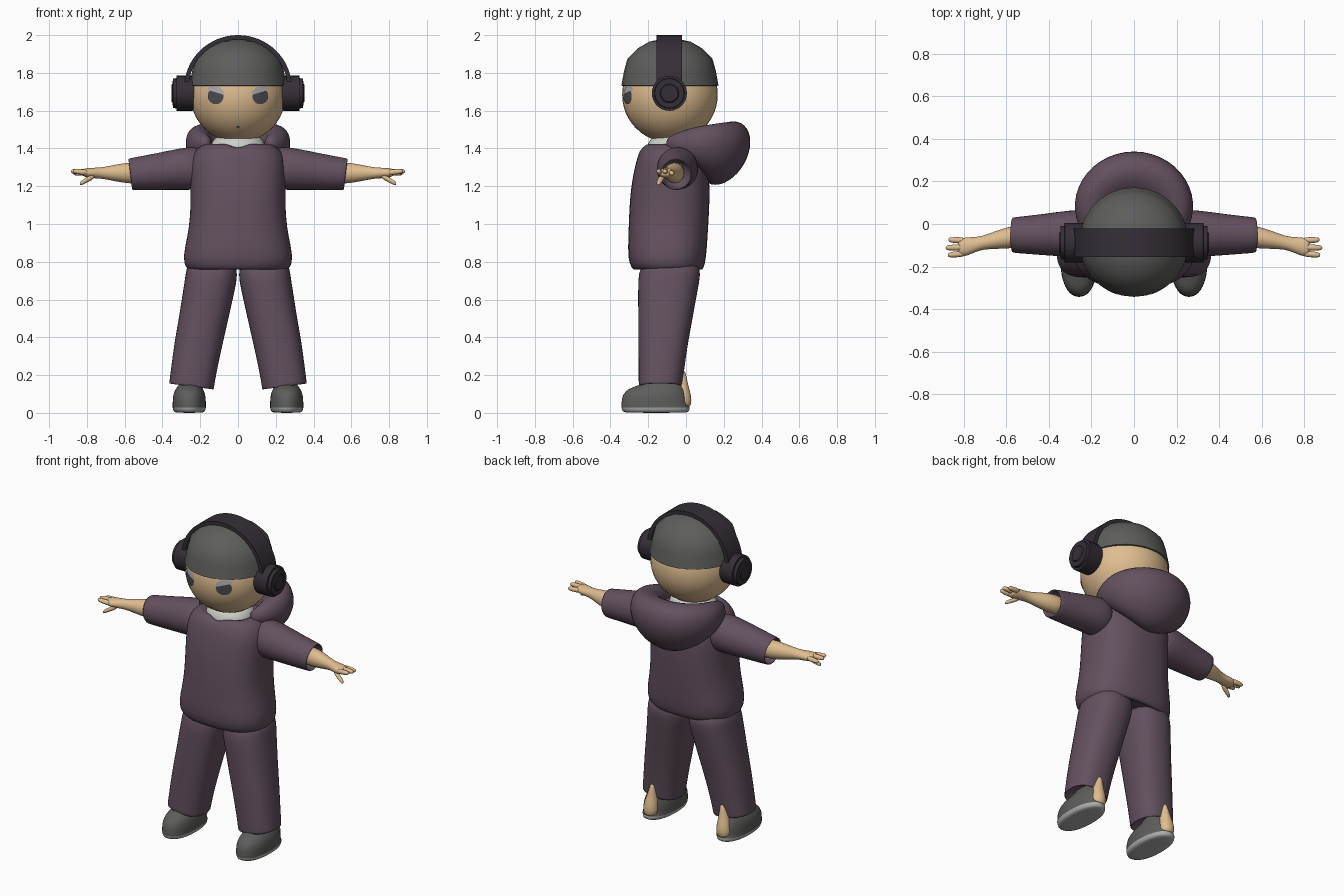
import bpy, bmesh, math
from mathutils import Vector as V


def material(name, rgb):
    m = bpy.data.materials.new(name)
    m.diffuse_color = (*rgb, 1)
    return m


PURPLE = material("plum cloth", (0.125, 0.082, 0.115))
SKIN = material("skin", (0.74, 0.51, 0.28))
GREY = material("dark grey", (0.11, 0.11, 0.105))
BLACK = material("headphone black", (0.036, 0.027, 0.038))
SOLE = material("sole grey", (0.42, 0.42, 0.42))
SHIRT = material("shirt white", (0.62, 0.62, 0.58))
EYE = material("eye grey", (0.075, 0.075, 0.085))
EYEWHITE = material("eye light", (0.42, 0.42, 0.47))


def finish(name, bm, mats, mirror=False, subsurf=0, angle=40):
    bmesh.ops.recalc_face_normals(bm, faces=bm.faces)
    me = bpy.data.meshes.new(name)
    bm.to_mesh(me)
    bm.free()
    ob = bpy.data.objects.new(name, me)
    bpy.context.collection.objects.link(ob)
    for m in mats:
        me.materials.append(m)
    me.shade_smooth()
    me.set_sharp_from_angle(angle=math.radians(angle))
    if mirror:
        ob.modifiers.new("mirror", 'MIRROR').use_mirror_merge = False
    if subsurf:
        s = ob.modifiers.new("smooth", 'SUBSURF')
        s.levels = s.render_levels = subsurf
    return ob


def loft(bm, rings, n=20, p=2.0):
    """Skin over (centre, u, v) superellipse rings, capped at both ends."""
    loops = []
    for c, u, v in rings:
        loop = []
        for i in range(n):
            a = 2 * math.pi * i / n
            ca, sa = math.cos(a), math.sin(a)
            k = math.copysign(abs(ca) ** (2 / p), ca)
            s = math.copysign(abs(sa) ** (2 / p), sa)
            loop.append(bm.verts.new(V(c) + V(u) * k + V(v) * s))
        loops.append(loop)
    for A, B in zip(loops, loops[1:]):
        for i in range(n):
            j = (i + 1) % n
            bm.faces.new((A[i], A[j], B[j], B[i]))
    bm.faces.new(loops[0])
    bm.faces.new(loops[-1])


def upright(rows, tilt=0):
    """Rows of z, centre x, half width, y front, y back."""
    return [((cx, (y0 + y1) / 2, z), (rx, 0, tilt * t), (0, (y1 - y0) / 2, 0))
            for (z, cx, rx, y0, y1), t in zip(rows, [i / (len(rows) - 1) for i in range(len(rows))])]


def sideways(rows):
    """Rows of x, centre y, centre z, half y, half z."""
    return [((x, y, z), (0, ry, 0), (0, 0, rz)) for x, y, z, ry, rz in rows]


def part(name, rings, mat, mirror=False, n=20, p=2.0, subsurf=1, angle=180):
    bm = bmesh.new()
    loft(bm, rings, n, p)
    return finish(name, bm, [mat], mirror, subsurf, angle)


# head
HEAD, R = V((0, -0.085, 1.685)), 0.253
bm = bmesh.new()
bmesh.ops.create_uvsphere(bm, u_segments=40, v_segments=24, radius=R)
bmesh.ops.translate(bm, verts=bm.verts, vec=HEAD)
finish("head", bm, [SKIN])

# knit cap
part("cap", [((0, -0.085, z), (r, 0, 0), (0, r, 0)) for r, z in
             [(0.245, 1.73), (0.257, 1.733), (0.243, 1.81), (0.225, 1.875),
              (0.17, 1.93), (0.11, 1.965), (0.05, 1.978)]], GREY, n=28, subsurf=0, angle=30)


# face details: thin plates laid on the head sphere
def face_plate(name, outline, mat, lift, mirror=True):
    def on_head(x, z):
        r = R + lift
        return V((x, HEAD.y - math.sqrt(r * r - x * x - (z - HEAD.z) ** 2), z))
    bm = bmesh.new()
    n = len(outline)
    mid = bm.verts.new(on_head(sum(q[0] for q in outline) / n, sum(q[1] for q in outline) / n))
    vs = [bm.verts.new(on_head(*q)) for q in outline]
    for i in range(n):
        bm.faces.new((mid, vs[i], vs[(i + 1) % n]))
    ob = finish(name, bm, [mat], mirror)
    if sum(f.normal.y for f in ob.data.polygons) > 0:
        ob.data.flip_normals()


circle = [(math.cos(i * math.pi / 12), math.sin(i * math.pi / 12)) for i in range(24)]
iris = [(0.118 + 0.042 * c, min(1.678 + 0.044 * s, 1.697 + 0.3 * 0.042 * c)) for c, s in circle]
face_plate("eye_iris", iris, EYE, 0.005)
face_plate("eye_white", [(0.072, 1.69), (0.08, 1.708), (0.1, 1.724), (0.14, 1.728),
                         (0.163, 1.718), (0.155, 1.70), (0.115, 1.69)], EYEWHITE, 0.003)
face_plate("mouth", [(-0.014, 1.514), (0, 1.508), (0.014, 1.514), (0, 1.519)], EYE, 0.003, False)

# headphones: flat band and stepped ear cups
bm = bmesh.new()
strip = []
for i in range(33):
    a = math.pi * i / 32
    strip.append([bm.verts.new((rx * math.cos(a), y, 1.72 + rz * math.sin(a)))
                  for rx, rz, y in ((0.285, 0.28, -0.155), (0.285, 0.28, -0.02),
                                    (0.262, 0.257, -0.02), (0.262, 0.257, -0.155))])
for A, B in zip(strip, strip[1:]):
    for i in range(4):
        bm.faces.new((A[i], A[i - 1], B[i - 1], B[i]))
bm.faces.new(strip[0])
bm.faces.new(strip[-1])
finish("headphone_band", bm, [BLACK])
part("ear_cup", sideways([(x, -0.088, 1.692, r, r) for x, r in
     [(0.2, 0.085), (0.245, 0.093), (0.325, 0.093), (0.326, 0.08), (0.345, 0.078),
      (0.346, 0.05), (0.352, 0.045)]]), BLACK, True, n=28, subsurf=0, angle=35)

# shirt collar and neck
part("shirt_collar", upright([(1.34, 0, 0.16, -0.22, 0.06), (1.42, 0, 0.15, -0.21, 0.06),
                              (1.455, 0, 0.125, -0.185, 0.05), (1.47, 0, 0.10, -0.16, 0.03)]), SHIRT)

# hoodie body, with a small V pulled into the front neckline
body = part("hoodie_body", upright([
    (0.79, 0, 0.20, -0.22, 0.05), (0.75, 0, 0.25, -0.265, 0.08), (0.765, 0, 0.278, -0.29, 0.095),
    (0.82, 0, 0.295, -0.31, 0.108), (0.93, 0, 0.27, -0.306, 0.115), (1.04, 0, 0.253, -0.303, 0.122),
    (1.18, 0, 0.252, -0.295, 0.128), (1.29, 0, 0.255, -0.275, 0.12), (1.36, 0, 0.248, -0.257, 0.105),
    (1.41, 0, 0.21, -0.235, 0.085), (1.432, 0, 0.16, -0.205, 0.06), (1.40, 0, 0.13, -0.18, 0.04)]),
    PURPLE, n=28, p=2.5)
for v in body.data.vertices:
    if v.co.z > 1.42 and v.co.y < -0.1 and abs(v.co.x) < 0.02:
        v.co.z -= 0.045

# sleeves with hollow ends
part("sleeve", [((x, y, z), (0.0, ry, 0), (lean, 0, rz)) for x, y, z, ry, rz, lean in [
    (0.17, -0.045, 1.29, 0.09, 0.10, 0), (0.23, -0.045, 1.295, 0.112, 0.117, 0),
    (0.30, -0.045, 1.292, 0.112, 0.112, 0), (0.43, -0.05, 1.277, 0.097, 0.098, 0.005),
    (0.565, -0.052, 1.264, 0.085, 0.085, 0.01), (0.573, -0.052, 1.263, 0.082, 0.083, 0.01),
    (0.565, -0.052, 1.263, 0.073, 0.074, 0.01), (0.50, -0.052, 1.268, 0.068, 0.068, 0.01)]],
    PURPLE, True)

# forearm, palm and fingers
bm = bmesh.new()
loft(bm, sideways([(0.48, -0.055, 1.27, 0.05, 0.055), (0.57, -0.06, 1.27, 0.056, 0.06),
                   (0.65, -0.075, 1.27, 0.043, 0.045), (0.71, -0.088, 1.27, 0.032, 0.032),
                   (0.75, -0.098, 1.27, 0.037, 0.029), (0.79, -0.107, 1.27, 0.046, 0.027),
                   (0.815, -0.11, 1.272, 0.042, 0.022), (0.825, -0.11, 1.272, 0.03, 0.015)]), 14)
for a, b in (((0.79, -0.138, 1.272), (0.875, -0.146, 1.28)), ((0.79, -0.109, 1.278), (0.885, -0.112, 1.278)),
             ((0.79, -0.078, 1.272), (0.872, -0.074, 1.268)), ((0.755, -0.12, 1.258), (0.838, -0.148, 1.212))):
    a, b = V(a), V(b)
    loft(bm, [(a.lerp(b, t), (0, r, 0), (0, 0, r)) for t, r in
              ((0, 0.017), (0.5, 0.016), (0.88, 0.014), (1, 0.007))], 8)
finish("arm_and_hand", bm, [SKIN], True, 1, 180)

# hood lying on the back: a tapering crescent around the neck
rings = []
for i in range(-9, 10):
    a = math.radians(i * 14.5)
    w = max(0.0, math.cos(a)) ** 0.85
    end = 1 if abs(i) < 7 else (0.85, 0.65, 0.35)[abs(i) - 7]
    d = V((math.sin(a), math.cos(a), 0))
    c = V((0.203 * d.x, 0.02 + 0.185 * d.y, 1.425 - 0.05 * w))
    rings.append((c, d * (0.068 + 0.065 * w) * end,
                  (d * 0.05 * w + V((0, 0, 0.082 + 0.09 * w))) * end))
part("hood", rings, PURPLE, n=18)

# trouser legs with hollow, slanted hems
part("trouser_leg", upright([
    (0.82, 0.14, 0.13, -0.23, 0.07), (0.73, 0.139, 0.139, -0.255, 0.08), (0.66, 0.152, 0.138, -0.255, 0.065),
    (0.52, 0.178, 0.132, -0.255, 0.04), (0.36, 0.211, 0.128, -0.253, 0.01), (0.22, 0.235, 0.121, -0.252, -0.01),
    (0.145, 0.246, 0.12, -0.252, -0.017), (0.137, 0.246, 0.118, -0.25, -0.02),
    (0.145, 0.246, 0.108, -0.24, -0.03), (0.20, 0.24, 0.10, -0.23, -0.04)], 0.02),
    PURPLE, True, p=2.4)

# shoes: the lowest faces form the sole
bm = bmesh.new()
loft(bm, upright([(0.0, 0.258, 0.07, -0.32, 0.005), (0.006, 0.258, 0.085, -0.338, 0.02),
                  (0.034, 0.258, 0.09, -0.345, 0.022), (0.036, 0.258, 0.088, -0.343, 0.012),
                  (0.08, 0.258, 0.089, -0.342, 0.01), (0.115, 0.258, 0.08, -0.325, 0.0),
                  (0.137, 0.257, 0.066, -0.285, -0.01), (0.155, 0.255, 0.055, -0.22, -0.03),
                  (0.19, 0.25, 0.05, -0.19, -0.04)]), 24, 2.2)
for f in bm.faces:
    if f.calc_center_median().z < 0.0345:
        f.material_index = 1
finish("shoe", bm, [GREY, SOLE], True, 1, 180)

# bare heel showing behind the shoe
part("heel", upright([(0.025, 0.255, 0.03, -0.05, 0.018), (0.045, 0.255, 0.048, -0.06, 0.03),
                      (0.09, 0.254, 0.046, -0.06, 0.03), (0.14, 0.251, 0.034, -0.06, 0.014),
                      (0.19, 0.246, 0.024, -0.06, 0.004), (0.23, 0.242, 0.014, -0.05, -0.005)]),
     SKIN, True, n=14)
